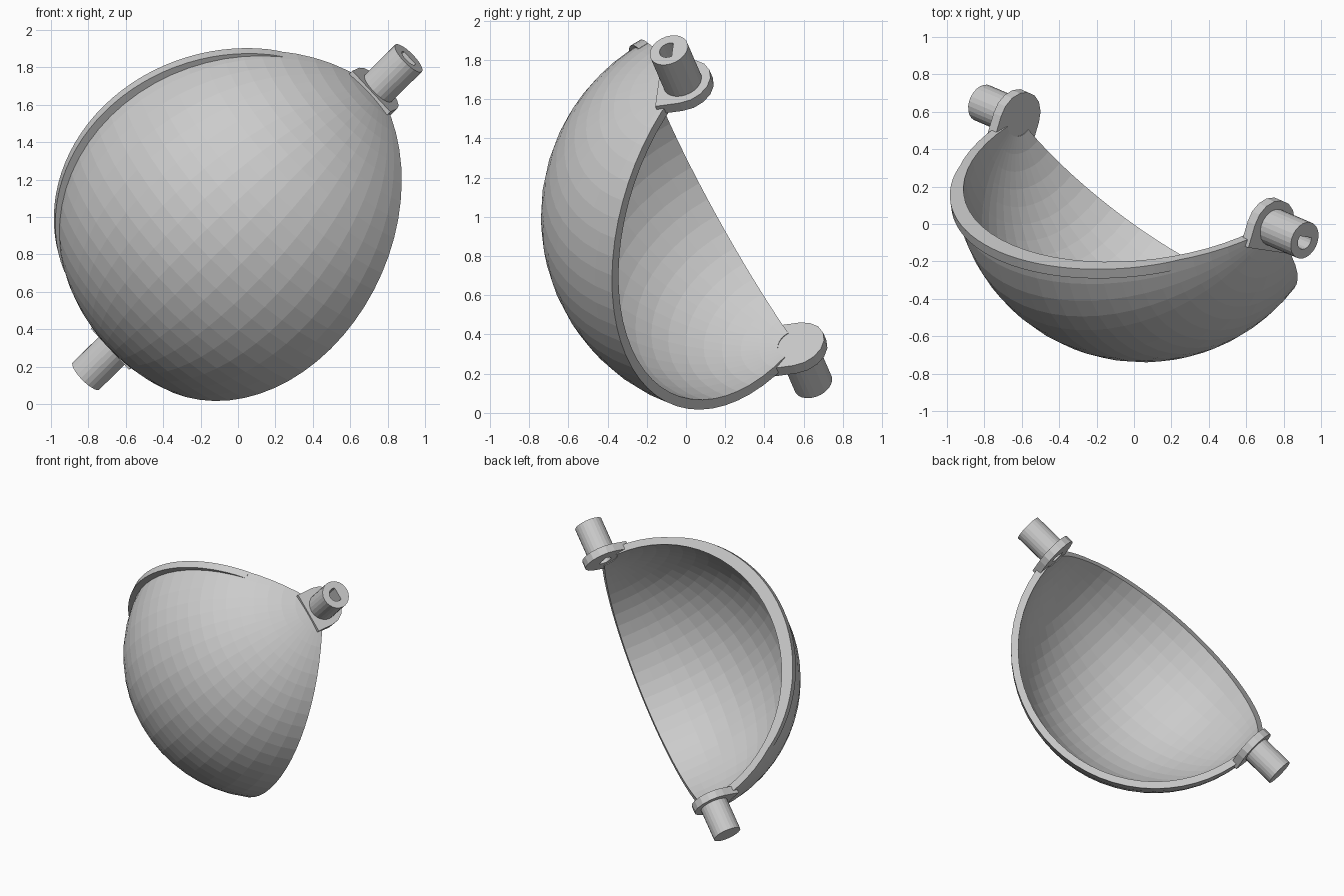
import bpy, bmesh
from math import sin, cos, pi, radians
from mathutils import Vector, Matrix

if "Cube" in bpy.data.objects:
    bpy.data.objects.remove(bpy.data.objects["Cube"])

# Local frame: Z = hinge axis, X = middle of the shell
C = Vector((0.05, 0.28, 1.0))
Z = Vector((0.68, -0.29, 0.67)).normalized()
X = Vector((-0.276, -0.95, -0.126))
X = (X - Z * X.dot(Z)).normalized()
Y = Z.cross(X)
FRAME = Matrix.Translation(C) @ Matrix((X, Y, Z)).transposed().to_4x4()
R, R_IN, HALF = 1.02, 0.968, radians(59)


def finish(name, bm):
    bmesh.ops.transform(bm, matrix=FRAME, verts=bm.verts)
    bmesh.ops.recalc_face_normals(bm, faces=bm.faces)
    me = bpy.data.meshes.new(name)
    bm.to_mesh(me)
    bm.free()
    ob = bpy.data.objects.new(name, me)
    bpy.context.collection.objects.link(ob)
    return ob


def loft(name, sections):
    """Join closed sections of equal size and cap both ends."""
    bm = bmesh.new()
    rings = [[bm.verts.new(p) for p in s] for s in sections]
    n = len(rings[0])
    for a, b in zip(rings, rings[1:]):
        for i in range(n):
            j = (i + 1) % n
            bm.faces.new((a[i], a[j], b[j], b[i]))
    bm.faces.new(rings[0])
    bm.faces.new(rings[-1])
    return finish(name, bm)


def prism(name, outline, z0, z1):
    return loft(name, [[(x, y, z) for x, y in outline] for z in (z0, z1)])


def sph(r, theta, phi):
    return (r * sin(theta) * cos(phi), r * sin(theta) * sin(phi), r * cos(theta))


# Spherical shell wedge between the two edges
NP, NT = 16, 30
phis = [-HALF + 2 * HALF * i / NP for i in range(NP + 1)]
thetas = [0.1 + (pi - 0.2) * i / NT for i in range(NT + 1)]
shell = loft("shell", [[sph(R, t, p) for t in thetas] +
                       [sph(R_IN, t, p) for t in reversed(thetas)] for p in phis])

# Tapered lip along the outside of the upper edge
lip = []
for i in range(33):
    k = i / 32
    t = radians(33) + radians(114) * k
    h = R + 0.001 + 0.041 * max(0, sin(pi * k)) ** 0.8
    p0, p1 = -HALF, -HALF + 0.055 / sin(t)
    lip.append([sph(r, t, p) for r, p in ((0.99, p0), (h, p0), (h, p1), (0.99, p1))])
loft("edge_lip", lip)

# Rounded hinge tabs and pins at both ends
tab_outline = [(0.13, 0.15)] + [(0.15 * cos(a), 0.15 * sin(a)) for a in
               [pi / 2 + pi * i / 8 for i in range(9)]] + [(0.13, -0.15)]
circle = [(0.102 * cos(2 * pi * i / 24), 0.102 * sin(2 * pi * i / 24)) for i in range(24)]
parts = {}
for name, s in (("upper", 1), ("lower", -1)):
    parts[name] = [prism(name + "_hinge_tab", tab_outline, s * 0.967, s * 1.026),
                   prism(name + "_hinge_pin", circle, s * 1.02, s * 1.265)]

# D-shaped socket through the upper pin and tab
d_hole = [(max(-0.02, 0.05 * cos(2 * pi * i / 20 + 0.1)), 0.05 * sin(2 * pi * i / 20 + 0.1))
          for i in range(20)]
cutter = prism("socket_cutter", d_hole, 0.9, 1.4)
cutter.hide_render = True
cutter.hide_viewport = True
for ob in parts["upper"]:
    mod = ob.modifiers.new("socket", 'BOOLEAN')
    mod.operation = 'DIFFERENCE'
    mod.solver = 'EXACT'
    mod.object = cutter
